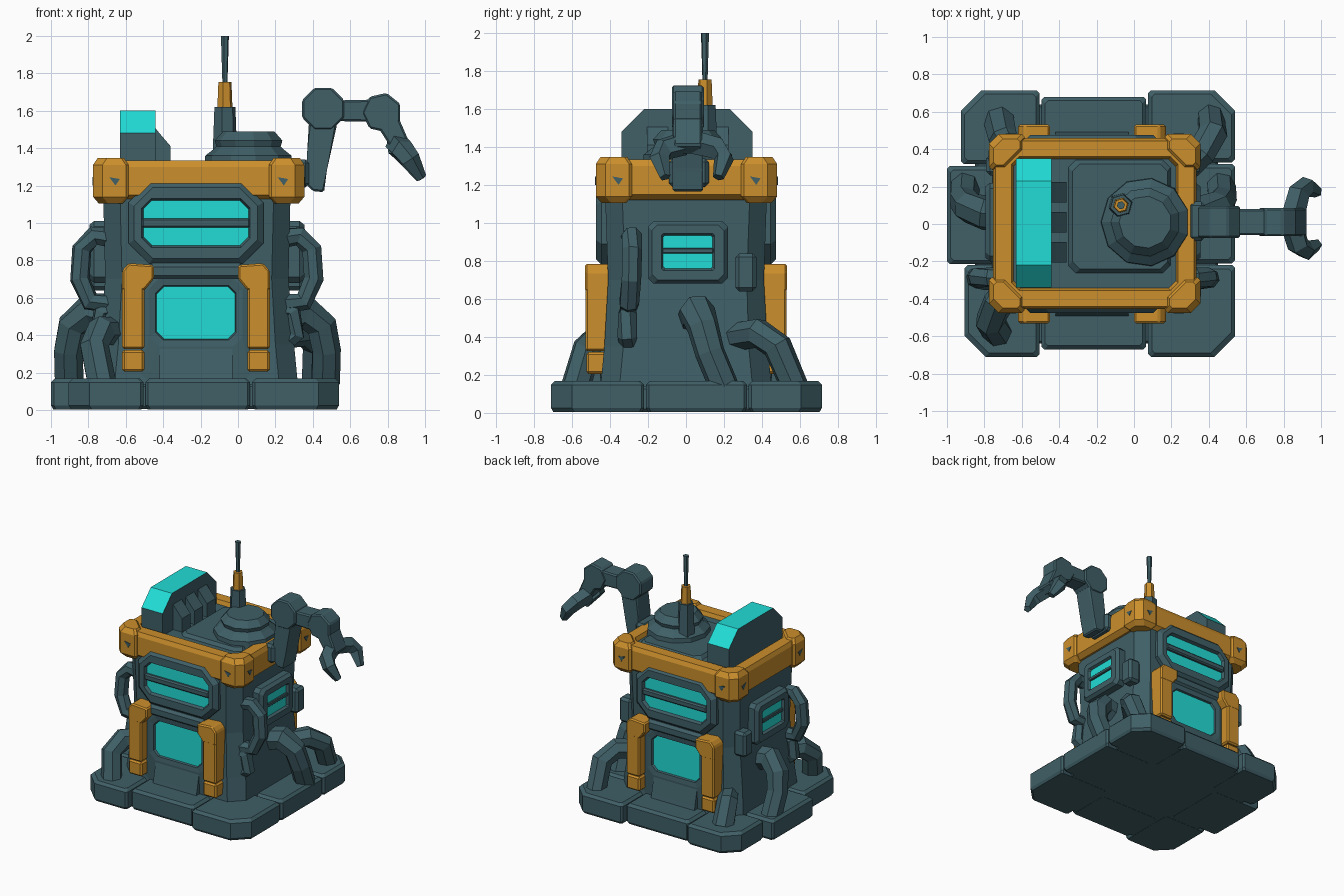
import bpy, bmesh, math
from mathutils import Vector

if "Cube" in bpy.data.objects:
    bpy.data.objects.remove(bpy.data.objects["Cube"])

CX = -0.22  # centre line of the building in x


def material(name, rgb):
    m = bpy.data.materials.new(name)
    m.diffuse_color = (*rgb, 1)
    m.use_nodes = True
    m.node_tree.nodes["Principled BSDF"].inputs["Base Color"].default_value = m.diffuse_color
    return m


SLATE = material("slate metal", (0.05, 0.115, 0.135))
ORANGE = material("orange trim", (0.6, 0.275, 0.025))
TEAL = material("teal glow", (0.016, 0.72, 0.68))


def finish(name, bm, mat, bevel=0, rule=None, mat2=None):
    if bevel:
        bmesh.ops.bevel(bm, geom=bm.edges[:], offset=bevel, segments=1, affect='EDGES')
    bmesh.ops.recalc_face_normals(bm, faces=bm.faces[:])
    if rule:
        for f in bm.faces:
            f.material_index = int(rule(f))
    me = bpy.data.meshes.new(name)
    bm.to_mesh(me)
    bm.free()
    me.materials.append(mat)
    if mat2:
        me.materials.append(mat2)
    ob = bpy.data.objects.new(name, me)
    bpy.context.collection.objects.link(ob)
    return ob


def loft(name, rings, mat, closed=False, bevel=0, glow_cap=False):
    """Skin a list of equal-length rings; closed joins last ring to first."""
    bm = bmesh.new()
    vs = [[bm.verts.new(p) for p in r] for r in rings]
    n = len(vs[0])
    for a, b in zip(vs, vs[1:] + (vs[:1] if closed else [])):
        for i in range(n):
            bm.faces.new((a[i], a[(i + 1) % n], b[(i + 1) % n], b[i]))
    cap = None
    if not closed:
        bm.faces.new(vs[0])
        cap = bm.faces.new(vs[-1])
    if glow_cap:
        return finish(name, bm, mat, 0, lambda f: f == cap, TEAL)
    return finish(name, bm, mat, bevel)


def prism(name, pts, axis, a, b, mat, bevel=0):
    put = {'x': lambda p, d: (d, p[0], p[1]),
           'y': lambda p, d: (p[0], d, p[1]),
           'z': lambda p, d: (p[0], p[1], d)}[axis]
    return loft(name, [[put(p, d) for p in pts] for d in (a, b)], mat, bevel=bevel)


def chamfer(x0, x1, y0, y1, c):
    """Rectangle with cut corners; c is one size or four, anticlockwise from x0 y0."""
    p, q, r, s = c if isinstance(c, tuple) else (c,) * 4
    return [(x0 + p, y0), (x1 - q, y0), (x1, y0 + q), (x1, y1 - r),
            (x1 - r, y1), (x0 + s, y1), (x0, y1 - s), (x0, y0 + p)]


def level(x0, x1, y0, y1, c, z):
    return [(x, y, z) for x, y in chamfer(x0, x1, y0, y1, c)]


def outer_cut(sx, sy, big, small):
    """Corner sizes with the big cut on the corner facing (sx, sy)."""
    return tuple(big if k == (sx, sy) else small for k in ((-1, -1), (1, -1), (1, 1), (-1, 1)))


def box(name, x0, x1, y0, y1, z0, z1, mat=SLATE, bevel=0.015):
    return prism(name, [(x0, y0), (x1, y0), (x1, y1), (x0, y1)], 'z', z0, z1, mat, bevel)


def ngon(cx, cy, r, n, off=0.5):
    return [(cx + r * math.cos((i + off) * math.tau / n),
             cy + r * math.sin((i + off) * math.tau / n)) for i in range(n)]


def tube(name, pts, radii, sides=7, mat=SLATE):
    pts = [Vector(p) for p in pts]
    if not isinstance(radii, (list, tuple)):
        radii = [radii] * len(pts)
    rings, u = [], None
    for i, p in enumerate(pts):
        t = (pts[min(i + 1, len(pts) - 1)] - pts[max(i - 1, 0)]).normalized()
        if u is None:
            u = t.orthogonal()
        u = (u - t * u.dot(t)).normalized()
        v = t.cross(u)
        rings.append([p + u * x + v * y for x, y in ngon(0, 0, radii[i], sides)])
    return loft(name, rings, mat)


def panel(name, place, steps):
    """Framed, recessed screen. steps: half width, z0, z1, chamfer, depth."""
    return loft(name, [[place(u, d, z) for u, z in chamfer(-w, w, z0, z1, c)]
                       for w, z0, z1, c, d in steps], SLATE, glow_cap=True)


# ---- base slabs
box("base_core", -0.85, 0.45, -0.64, 0.64, 0.005, 0.14)
for i, (x0, x1, y0, y1, c) in enumerate([
        (-0.905, -0.505, -0.71, -0.22, outer_cut(-1, -1, 0.11, 0.015)),
        (0.075, 0.54, -0.71, -0.22, outer_cut(1, -1, 0.11, 0.015)),
        (-0.925, -0.505, 0.32, 0.715, outer_cut(-1, 1, 0.11, 0.015)),
        (0.075, 0.54, 0.33, 0.715, outer_cut(1, 1, 0.11, 0.015)),
        (-1.0, -0.55, -0.215, 0.31, 0.015), (0.1, 0.54, -0.21, 0.32, 0.015),
        (-0.495, 0.065, -0.67, -0.3, 0.015), (-0.495, 0.065, 0.3, 0.68, 0.015)]):
    loft(f"base_slab_{i}", [level(x0 + .012, x1 - .012, y0 + .012, y1 - .012, c, 0.004),
                            level(x0, x1, y0, y1, c, 0.025),
                            level(x0, x1, y0, y1, c, 0.148),
                            level(x0 + .02, x1 - .02, y0 + .02, y1 - .02, c, 0.168)], SLATE)

# ---- body and roof deck
loft("body", [level(CX - w, CX + w, -d, d, c, z) for w, d, c, z in
              [(0.54, 0.45, 0.1, 0.14), (0.52, 0.43, 0.1, 0.35), (0.49, 0.41, 0.09, 0.7),
               (0.50, 0.425, 0.09, 1.12), (0.48, 0.41, 0.09, 1.30)]], SLATE)
loft("roof_plate", [level(-0.36, 0.2, -0.27, 0.35, 0.04, 1.29),
                    level(-0.33, 0.18, -0.24, 0.32, 0.04, 1.325)], SLATE)

# ---- orange roof band with heavier corners
B = (-0.765, 0.345, -0.465, 0.47)
loft("roof_band", [level(B[0] + i, B[1] - i, B[2] + i, B[3] - i, c, z) for i, c, z in
                   [(0.05, 0.08, 1.12), (0.01, 0.08, 1.15), (0.01, 0.08, 1.3), (0.025, 0.07, 1.333),
                    (0.11, 0.04, 1.333), (0.125, 0.04, 1.29), (0.125, 0.04, 1.12)]], ORANGE, closed=True)
for sx, x in ((-1, -0.775), (1, 0.355)):
    for sy, y in ((-1, -0.475), (1, 0.48)):
        rings = []
        for i, z in ((0.03, 1.105), (0, 1.14), (0, 1.31), (0.025, 1.348)):
            xs = sorted((x - sx * i, x - sx * (0.19 - i)))
            ys = sorted((y - sy * i, y - sy * (0.19 - i)))
            cut = [0.015] * 4
            order = [(-1, -1), (1, -1), (1, 1), (-1, 1)]
            cut[order.index((sx, sy))] = 0.05
            cut[order.index((-sx, -sy))] = 0.09
            rings.append(level(*xs, *ys, tuple(cut), z))
        loft("band_corner", rings, ORANGE)
        # triangular bolts on both outer faces
        for axis, e, c, s in (('y', y, x - sx * 0.115, sy), ('x', x, y - sy * 0.115, sx)):
            tri = [(c - 0.028, 1.245), (c + 0.028, 1.235), (c + 0.005, 1.2)]
            prism("corner_bolt", tri, axis, e - s * 0.004, e + s * 0.004, SLATE)

# ---- front and back: vent, door, orange pillars
for s, side in ((-1, "front"), (1, "back")):
    def face(u, d, z, s=s):
        return (CX - 0.005 + u, s * d, z)
    panel(side + "_vent", face, [(0.36, 0.78, 1.22, 0.11, 0.38), (0.36, 0.78, 1.22, 0.11, 0.445),
                                 (0.33, 0.81, 1.19, 0.1, 0.475), (0.29, 0.87, 1.13, 0.05, 0.475),
                                 (0.28, 0.88, 1.12, 0.045, 0.45)])
    ys = sorted((s * 0.43, s * 0.475))
    box(side + "_vent_bar", CX - 0.295, CX + 0.285, *ys, 0.975, 1.025, bevel=0.01)
    panel(side + "_door", face, [(0.29, 0.16, 0.77, 0.03, 0.36), (0.29, 0.16, 0.77, 0.03, 0.45),
                                 (0.25, 0.34, 0.70, 0.05, 0.46), (0.215, 0.375, 0.665, 0.04, 0.455),
                                 (0.21, 0.38, 0.66, 0.04, 0.44)])
    ys = sorted((s * 0.4, s * 0.475))
    box(side + "_door_lintel", CX - 0.26, CX + 0.25, *ys, 0.70, 0.785, bevel=0.02)
    prism(side + "_door_apron", [(s * 0.4, 0.14), (s * 0.50, 0.14), (s * 0.485, 0.2),
                                 (s * 0.455, 0.345), (s * 0.4, 0.345)], 'x', CX - 0.2, CX + 0.19, SLATE)
    for m in (-1, 1):
        c = CX - 0.005
        ys = sorted((s * 0.4, s * 0.53))
        xs = sorted((c + m * 0.395, c + m * 0.275))
        box(side + "_pillar", *xs, *ys, 0.325, 0.72, ORANGE, 0.012)
        cap = [(c + m * u, z) for u, z in ((0.395, 0.64), (0.275, 0.64), (0.225, 0.70),
                                           (0.225, 0.775), (0.36, 0.785), (0.395, 0.745))]
        prism(side + "_pillar_cap", cap, 'y', s * 0.4, s * 0.531, ORANGE, 0.01)
        ys = sorted((s * 0.4, s * 0.525))
        box(side + "_pillar_foot", *xs, *ys, 0.205, 0.32, ORANGE, 0.012)

# ---- left and right sides: window, handle pipe, big hose, junction box
for s, side in ((-1, "left"), (1, "right")):
    def wall(u, d, z, s=s):
        return (CX + s * d, 0.01 + u, z)
    panel(side + "_window", wall, [(0.21, 0.68, 1.01, 0.03, 0.44), (0.21, 0.68, 1.01, 0.03, 0.55),
                                   (0.19, 0.70, 0.99, 0.03, 0.575), (0.14, 0.75, 0.945, 0.01, 0.575),
                                   (0.13, 0.76, 0.935, 0.01, 0.555)])
    xs = sorted((CX + s * 0.53, CX + s * 0.57))
    box(side + "_window_bar", *xs, -0.125, 0.145, 0.84, 0.868, bevel=0.005)
    xs = sorted((CX + s * 0.46, CX + s * 0.57))
    box(side + "_junction_box", *xs, 0.26, 0.37, 0.64, 0.84, bevel=0.02)

    def path(pts):
        return [(CX + s * d, y, z) for d, y, z in pts]
    tube(side + "_handle_pipe", path([(0.46, -0.29, 0.92), (0.55, -0.285, 0.93), (0.615, -0.285, 0.86),
                                      (0.625, -0.29, 0.70), (0.57, -0.3, 0.58), (0.46, -0.3, 0.57)]), 0.054)
    tube(side + "_hose", path([(0.46, 0.05, 0.50), (0.58, 0.06, 0.53), (0.665, 0.09, 0.45),
                               (0.69, 0.125, 0.32), (0.685, 0.2, 0.14)]),
         [0.095, 0.095, 0.085, 0.08, 0.08])
    tube(side + "_low_pipe", path([(0.44, -0.3, 0.54), (0.51, -0.31, 0.52), (0.53, -0.31, 0.4),
                                   (0.46, -0.3, 0.35)]), 0.05, 6)

# ---- corner hoses
tube("front_left_hose", [(-0.64, -0.32, 0.42), (-0.73, -0.43, 0.42), (-0.77, -0.52, 0.34),
                         (-0.73, -0.58, 0.14)], [0.075, 0.085, 0.08, 0.08])
tube("back_right_hose", [(0.24, 0.26, 0.4), (0.36, 0.38, 0.42), (0.42, 0.48, 0.35),
                         (0.41, 0.57, 0.14)], [0.075, 0.08, 0.08, 0.075])
tube("back_left_hose", [(-0.64, 0.36, 0.32), (-0.7, 0.46, 0.32), (-0.72, 0.55, 0.14)],
     [0.07, 0.08, 0.085])

# ---- roof light bar: teal on upward faces, with ribs beside it
prof = [(-0.34, 1.28), (-0.34, 1.48), (-0.22, 1.6), (0.23, 1.6), (0.35, 1.48), (0.35, 1.28)]
bar = prism("roof_light_bar", prof, 'x', -0.63, -0.44, SLATE)
bar.data.materials.append(TEAL)
for f in bar.data.polygons:
    f.material_index = int(f.normal.z > 0.3)
for y in (-0.15, 0.01, 0.17):
    prism("light_bar_rib", [(-0.46, 1.28), (-0.46, 1.53), (-0.42, 1.48), (-0.36, 1.41), (-0.36, 1.28)],
          'y', y - 0.055, y + 0.055, SLATE)

# ---- turret dome and antenna
loft("turret", [[(x, y, z) for x, y in ngon(0.06, 0.01, r, 11)] for r, z in
                [(0.24, 1.29), (0.235, 1.36), (0.19, 1.395), (0.175, 1.41), (0.185, 1.44), (0.14, 1.49)]], SLATE)
for name, r0, r1, z0, z1, mat in (("antenna_base", 0.068, 0.058, 1.36, 1.62, SLATE),
                                  ("antenna_collar", 0.042, 0.036, 1.61, 1.755, ORANGE),
                                  ("antenna_rod", 0.014, 0.022, 1.75, 2.0, SLATE)):
    tube(name, [(-0.07, 0.1, z0), (-0.07, 0.1, z1)], [r0, r1], 6, mat)

# ---- robot arm on the right edge
box("arm_mount", 0.29, 0.38, -0.09, 0.12, 1.19, 1.34, bevel=0.02)
prism("arm_lower_link", [(0.36, 1.21), (0.40, 1.17), (0.46, 1.165), (0.475, 1.28), (0.53, 1.53),
                         (0.38, 1.55), (0.37, 1.38)], 'y', -0.07, 0.09, SLATE, 0.01)
prism("arm_shoulder", ngon(0.455, 1.61, 0.122, 8), 'y', -0.075, 0.095, SLATE, 0.01)
prism("arm_upper_link", [(0.52, 1.545), (0.74, 1.54), (0.74, 1.66), (0.52, 1.655)],
      'y', -0.06, 0.08, SLATE, 0.01)
prism("arm_elbow", ngon(0.77, 1.59, 0.108, 7), 'y', -0.065, 0.085, SLATE, 0.01)
prism("arm_wrist", [(0.75, 1.51), (0.86, 1.56), (0.925, 1.41), (0.87, 1.36), (0.82, 1.40)],
      'y', -0.065, 0.085, SLATE, 0.01)
for m in (-1, 1):
    tube("arm_claw", [(0.85, 0.02 + m * 0.03, 1.42), (0.88, 0.025 + m * 0.14, 1.39),
                      (0.92, 0.03 + m * 0.17, 1.34), (0.98, 0.03 + m * 0.14, 1.24)],
         [0.065, 0.062, 0.055, 0.03], 5)
